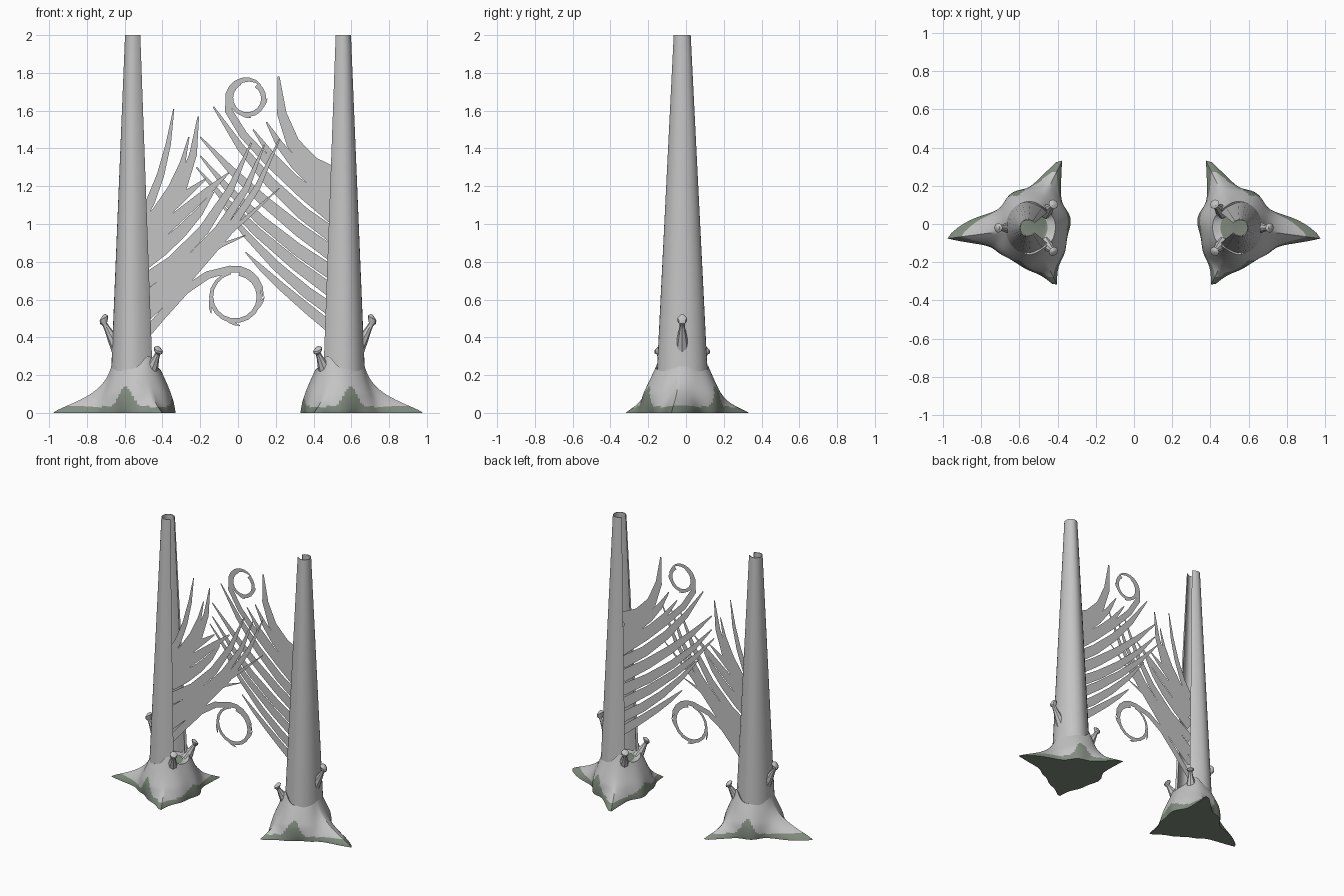
import bpy, bmesh
from math import sin, cos, pi, exp, radians, atan2
from mathutils import Vector

cube = bpy.data.objects.get("Cube")
if cube:
    bpy.data.objects.remove(cube)


def material(name, rgb):
    m = bpy.data.materials.new(name)
    m.use_nodes = True
    m.diffuse_color = (*rgb, 1)
    m.node_tree.nodes["Principled BSDF"].inputs["Base Color"].default_value = (*rgb, 1)
    return m


GREY = material("pale_grey", (0.55, 0.55, 0.55))
MOSS = material("moss_grey", (0.22, 0.26, 0.21))
CX, CY = 0.55, -0.02


def build(name, verts, faces, smooth=True, moss=None):
    me = bpy.data.meshes.new(name)
    me.from_pydata(verts, [], faces)
    if smooth:
        bm = bmesh.new()
        bm.from_mesh(me)
        bmesh.ops.recalc_face_normals(bm, faces=bm.faces)
        bm.to_mesh(me)
        bm.free()
    me.materials.append(GREY)
    if moss:
        me.materials.append(MOSS)
        for p in me.polygons:
            p.material_index = int(moss(p.center))
    ob = bpy.data.objects.new(name, me)
    bpy.context.collection.objects.link(ob)
    if smooth:
        bpy.ops.object.select_all(action='DESELECT')
        ob.select_set(True)
        bpy.context.view_layer.objects.active = ob
        bpy.ops.object.shade_smooth_by_angle(angle=radians(40))


def loft(rings):
    """Capped faces joining closed rings of equal length."""
    n = len(rings[0])
    verts = [v for r in rings for v in r]
    faces = [(k * n + i, k * n + (i + 1) % n, (k + 1) * n + (i + 1) % n, (k + 1) * n + i)
             for k in range(len(rings) - 1) for i in range(n)]
    faces += [tuple(range(n)), tuple(range(len(verts) - n, len(verts)))]
    return verts, faces


def turn(a, centre):
    return (a - radians(centre) + pi) % (2 * pi) - pi


def bump(a, centre, width):
    return exp(-abs(turn(a, centre)) / width)


def soft(a, centre, width):
    return exp(-(turn(a, centre) / width) ** 2)


# Hollow tapering post with a wide slot along its inward side
def post(s, name):
    arc = [radians(70 + 220 * i / 20) for i in range(21)]
    outer = [(0.97, 0.6), (0.72, 0.8)] + [(cos(a), sin(a)) for a in arc] + [(0.72, -0.8), (0.97, -0.6)]
    section = outer + [(0.88 * u, 0.88 * v) for u, v in reversed(outer)]
    rings = []
    for z in (0.1, 0.4, 1.2, 2):
        t = (z - 0.4) / 1.6
        hx, hy = 0.104 - 0.063 * t, 0.125 - 0.08 * t
        rings.append([(s * (0.56 - 0.003 * t - hx * u), CY + hy * v, z) for u, v in section])
    build(name, *loft(rings))


# Root foot with three toes and a collar that rises to the prongs
def foot(s, name):
    n, levels = 96, 20
    rings = []
    for k in range(levels + 1):
        ring = []
        for i in range(n):
            a = 2 * pi * i / n
            rim = 0.23 + 0.14 * soft(a, 180, 0.5) + 0.07 * (soft(a, 55, 0.4) + soft(a, 305, 0.4))
            z = rim * (k / levels) ** 1.4
            r = 0.118 + 0.08 * exp(-(z / 0.2) ** 2) + 0.015 * cos(a)
            r *= 1 + 0.12 * sin(a) ** 2 * min(1, z / 0.1)
            r += 0.008 * sin(7 * a) * exp(-z / 0.1)
            r += exp(-(z / 0.083) ** 1.4) * (0.185 * bump(a, 187, 0.2) + 0.09 * soft(a, 181, 0.28))
            r += exp(-(z / 0.055) ** 1.3) * (0.2 * bump(a, 65, 0.2) + 0.15 * bump(a, 295, 0.2))
            r *= 1 - 0.1 * (k / levels) ** 6
            ring.append((s * (CX - r * cos(a)), CY + r * sin(a), z))
        rings.append(ring)
    rings.append([(s * CX + (x - s * CX) * 0.7, CY + (y - CY) * 0.7, 0.22) for x, y, z in rings[-1]])

    def mossy(c):
        a = atan2(c.y - CY, CX - abs(c.x))
        line = 0.033 + 0.11 * (soft(a, 256, 0.24) + soft(a, 108, 0.24)) + 0.05 * soft(a, 0, 0.4)
        inside = abs(c.x - s * CX) < 0.04 and abs(c.y - CY) < 0.04
        return c.z < line or inside

    build(name, *loft(rings), moss=mossy)


# Short curved prong with a knob at its tip
def prong(s, name, angle, z, r0, r1, height):
    a = radians(angle)
    rings = []
    steps = [(0, 0.038), (0.3, 0.028), (0.6, 0.016), (0.72, 0.014),
             (0.8, 0.024), (0.9, 0.026), (1, 0.008)]
    for t, w in steps:
        r = r0 + (r1 - r0) * min(1, t * 1.3)
        centre = Vector((s * (CX - r * cos(a)), CY + r * sin(a), z + height * t))
        out = Vector((-s * cos(a), sin(a), -0.6)).normalized()
        side = Vector((s * sin(a), cos(a), 0))
        rings.append([centre + w * (out * cos(b) + side * sin(b))
                      for b in [2 * pi * i / 8 for i in range(8)]])
    build(name, *loft(rings))


for s, side in ((1, "left"), (-1, "right")):
    post(s, side + "_post")
    foot(s, side + "_root_foot")
    prong(s, side + "_outer_prong", 180, 0.34, 0.085, 0.16, 0.18)
    prong(s, side + "_front_prong", 316, 0.22, 0.12, 0.178, 0.13)
    prong(s, side + "_back_prong", 44, 0.22, 0.12, 0.178, 0.13)


# Flat strands: ribbons that taper to a point
def ribbon(points, width, y, verts, faces, power=0.5):
    n, start = len(points), len(verts)
    for i, p in enumerate(points):
        d = (points[min(i + 1, n - 1)] - points[max(i - 1, 0)]).normalized()
        w = 0.5 * width * max(1 - i / (n - 1), 0.01) ** power
        for k in (w, -w):
            verts.append((p.x - k * d.y, y, p.y + k * d.x))
    faces += [(j, j + 1, j + 3, j + 2) for j in range(start, start + 2 * n - 2, 2)]


def curve(b, m, t, steps=4):
    c = 2 * m - (b + t) / 2
    return [b * (1 - u) ** 2 + c * 2 * u * (1 - u) + t * u * u
            for u in [i / steps for i in range(steps + 1)]]


def web(name, x, y, strands, arm, centre, r, start, sweep, ring_start, ring_steps):
    verts, faces = [], []
    for i, (z, mx, mz, tx, tz, w) in enumerate(strands):
        pts = curve(Vector((x, z)), Vector((mx, mz)), Vector((tx, tz)))
        ribbon(pts, w, y + i * 0.0006, verts, faces)

    def on_ring(deg, rad):
        return Vector(centre) + rad * Vector((cos(radians(deg)), sin(radians(deg))))

    # scroll: an arm that sweeps over a thin open ring with short spurs
    pts = [Vector(p) for p in arm]
    pts += [on_ring(start - 20 * i, r) for i in range(sweep)]
    ribbon(pts, 0.05, y - 0.001, verts, faces)
    ring = [on_ring(ring_start - 20 * i, r * 0.86) for i in range(ring_steps)]
    ribbon(ring, 0.028, y - 0.002, verts, faces, 0.2)
    for deg in (185, 250, 330):
        spur = [on_ring(deg + 10 * i, r * (0.84 + 0.07 * i)) for i in range(4)]
        ribbon(spur, 0.024, y - 0.003, verts, faces)
    build(name, verts, faces, smooth=False)


web("right_strand_web", -0.53, -0.03, [
    (1.0, -0.41, 1.26, -0.34, 1.61, 0.055),
    (0.9, -0.3, 1.19, -0.21, 1.57, 0.08),
    (0.95, -0.35, 1.19, -0.26, 1.46, 0.06),
    (0.92, -0.34, 1.1, -0.17, 1.24, 0.07),
    (0.86, -0.28, 1.07, -0.05, 1.27, 0.085),
    (0.78, -0.3, 0.96, -0.13, 1.17, 0.09),
    (0.67, -0.18, 0.97, 0.07, 1.43, 0.08),
    (0.57, -0.1, 0.97, 0.14, 1.42, 0.07),
    (0.48, -0.06, 0.95, 0.22, 1.45, 0.065),
    (0.55, -0.12, 0.89, 0.22, 1.19, 0.04),
    (0.47, -0.23, 0.79, 0.04, 0.94, 0.045),
], [(-0.53, 0.37), (-0.4, 0.52), (-0.28, 0.65), (-0.16, 0.73)],
    (-0.015, 0.615), 0.148, 100, 6, 80, 18)

web("left_strand_web", 0.53, -0.015, [
    (1.24, 0.29, 1.43, 0.215, 1.78, 0.1),
    (1.14, 0.31, 1.31, 0.15, 1.54, 0.08),
    (0.92, 0.17, 1.22, -0.13, 1.62, 0.08),
    (0.82, 0.14, 1.12, -0.2, 1.46, 0.08),
    (0.72, 0.12, 1.02, -0.2, 1.36, 0.075),
    (0.62, 0.11, 0.95, -0.22, 1.3, 0.07),
    (0.52, 0.2, 0.78, -0.1, 1.12, 0.07),
    (0.42, 0.24, 0.66, 0.04, 0.85, 0.06),
    (1.07, 0.29, 1.24, 0.08, 1.5, 0.075),
], [(0.53, 1.0), (0.34, 1.16), (0.17, 1.32), (0.03, 1.47), (-0.05, 1.6)],
    (0.05, 1.665), 0.1, 165, 7, 55, 16)
